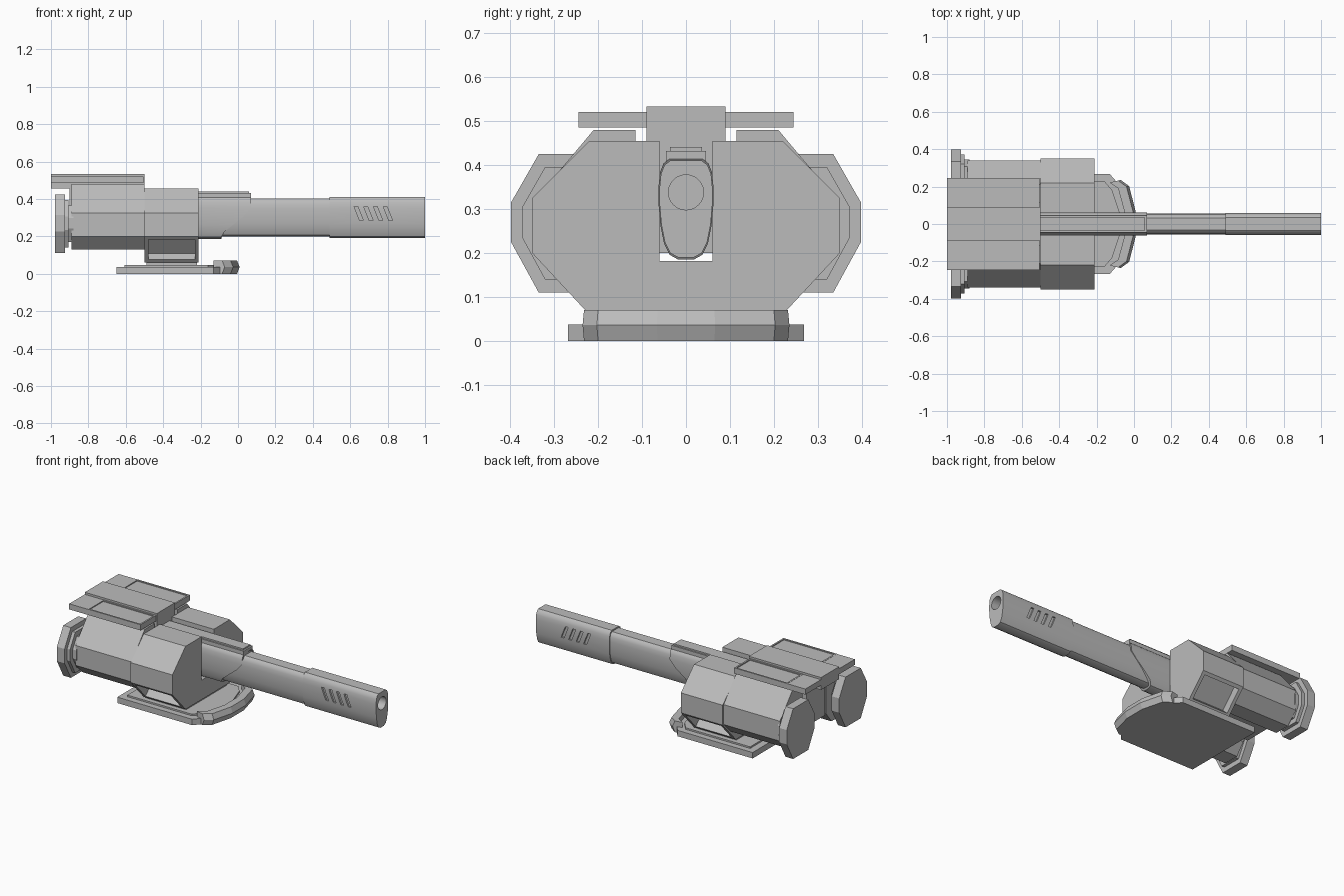
import bpy, bmesh, math
from mathutils import Vector

cube = bpy.data.objects.get("Cube")
if cube:
    bpy.data.objects.remove(cube, do_unlink=True)

grey = bpy.data.materials.new("plain_grey")
grey.use_nodes = True
grey.diffuse_color = (0.5, 0.5, 0.5, 1)
grey.node_tree.nodes["Principled BSDF"].inputs["Base Color"].default_value = (0.5, 0.5, 0.5, 1)


def prism(name, pts, axis, a, b, smooth=False, edit=None):
    """Extrude a 2D outline along an axis; x uses (y,z), y uses (x,z), z uses (x,y)."""
    def place(p, t):
        return {"x": (t, p[0], p[1]), "y": (p[0], t, p[1]), "z": (p[0], p[1], t)}[axis]
    bm = bmesh.new()
    lo = [bm.verts.new(place(p, a)) for p in pts]
    hi = [bm.verts.new(place(p, b)) for p in pts]
    n = len(pts)
    bm.faces.new(lo)
    bm.faces.new(hi)
    for i in range(n):
        j = (i + 1) % n
        bm.faces.new((lo[i], lo[j], hi[j], hi[i]))
    bmesh.ops.recalc_face_normals(bm, faces=bm.faces)
    if edit:
        edit(bm)
    me = bpy.data.meshes.new(name)
    bm.to_mesh(me)
    bm.free()
    me.materials.append(grey)
    ob = bpy.data.objects.new(name, me)
    bpy.context.collection.objects.link(ob)
    if smooth:
        select(ob)
        bpy.ops.object.shade_smooth_by_angle(angle=math.radians(35))
    return ob


def box(name, x, y, z, edit=None):
    return prism(name, [(x[0], y[0]), (x[1], y[0]), (x[1], y[1]), (x[0], y[1])],
                 "z", z[0], z[1], edit=edit)


def select(ob):
    bpy.ops.object.select_all(action="DESELECT")
    ob.select_set(True)
    bpy.context.view_layer.objects.active = ob


def cut(ob, cutter):
    mod = ob.modifiers.new("cut", "BOOLEAN")
    mod.operation = "DIFFERENCE"
    mod.object = cutter
    select(ob)
    bpy.ops.object.modifier_apply(modifier=mod.name)
    bpy.data.objects.remove(cutter, do_unlink=True)


def recess(direction, rim, depth):
    """Return an edit that sinks a panel into the face pointing a given way."""
    def edit(bm):
        d = Vector(direction).normalized()
        face = max(bm.faces, key=lambda f: f.normal.dot(d))
        nrm = face.normal.copy()
        bmesh.ops.inset_region(bm, faces=[face], thickness=rim)
        ext = bmesh.ops.extrude_face_region(bm, geom=[face])
        verts = [v for v in ext["geom"] if isinstance(v, bmesh.types.BMVert)]
        bmesh.ops.translate(bm, verts=verts, vec=-nrm * depth)
        if face.is_valid:
            bmesh.ops.delete(bm, geom=[face], context="FACES_ONLY")
    return edit


def mirrored(half):
    return half + [(-y, z) for y, z in reversed(half)]


def barrel_outline(s):
    half = [(.036, .41), (.049, .4), (.057, .38), (.06, .35), (.06, .31),
            (.056, .265), (.048, .225), (.036, .2), (.018, .19)]
    return mirrored([(y * s, .3 + (z - .3) * s) for y, z in half])


# Base plate with a raised tread and a pedestal
base = [(-.65, .268), (-.13, .268), (-.08, .21), (-.03, .06)]
prism("base_plate", mirrored_base := base + [(x, -y) for x, y in reversed(base)], "z", 0, .037)
prism("base_tread", [(-.34 + (x + .34) * .86, y * .86) for x, y in mirrored_base], "z", .037, .047)
box("pedestal", (-.49, -.22), (-.2, .2), (.04, .09))

# Angled bumper lip around the front of the base
lip_rings = [(-.085, .232), (-.04, .2), (-.005, .065)]
lip_rings += [(x, -y) for x, y in reversed(lip_rings)]
bm = bmesh.new()
rings = []
for x, y in lip_rings:
    section = [(-.045, 0), (0, 0), (.014, .036), (0, .07), (-.045, .07)]
    rings.append([bm.verts.new((x + dx, y * (1 + dx), z)) for dx, z in section])
for r, s in zip(rings, rings[1:]):
    for i in range(len(r)):
        j = (i + 1) % len(r)
        bm.faces.new((r[i], r[j], s[j], s[i]))
bm.faces.new(rings[0])
bm.faces.new(rings[-1])
bmesh.ops.recalc_face_normals(bm, faces=bm.faces)
me = bpy.data.meshes.new("base_front_lip")
bm.to_mesh(me)
bm.free()
me.materials.append(grey)
bpy.context.collection.objects.link(bpy.data.objects.new("base_front_lip", me))

# Central body
box("slot_floor", (-.5, -.21), (-.06, .06), (.06, .182))
box("rear_core", (-.9, -.5), (-.09, .09), (.2, .49))
box("roof_spine", (-1, -.5), (-.09, .09), (.455, .533))

# Paired parts
for side, s in (("left", 1), ("right", -1)):
    def flip(pts):
        return [(s * y, z) for y, z in pts]

    cheek = [(.06, .06), (.22, .06), (.35, .2), (.35, .325), (.22, .455), (.06, .455)]
    prism(side + "_front_cheek", flip(cheek), "x", -.5, -.21,
          edit=recess((0, s, -.93), .03, .05))

    drum = [(.115, .2), (.17, .13), (.27, .13), (.34, .2), (.34, .325), (.21, .48), (.115, .48)]
    prism(side + "_rear_drum", flip(drum), "x", -.89, -.5)

    cap = [(.185, .11), (.335, .11), (.398, .225), (.398, .315),
           (.335, .425), (.185, .425), (.122, .315), (.122, .225)]

    def scaled(k):
        return flip([(.26 + (y - .26) * k, .268 + (z - .268) * k) for y, z in cap])
    prism(side + "_cap_neck", scaled(.62), "x", -.91, -.88)
    prism(side + "_cap_ring", scaled(.81), "x", -.925, -.905)
    prism(side + "_end_cap", scaled(1), "x", -.978, -.925)

    ys = sorted((s * .09, s * .245))
    box(side + "_roof_rear_plate", (-1, -.875), ys, (.485, .52))
    box(side + "_roof_panel", (-.875, -.505), ys, (.485, .521),
        edit=recess((0, 0, 1), .014, .006))


# Barrel housing with a swept-back lower end
def sweep_back(bm):
    for v in bm.verts:
        if v.co.x > 0:
            v.co.x -= .16 * min(1, max(0, (.34 - v.co.z) / .13))


prism("barrel_housing", barrel_outline(1.04), "x", -.5, .07, smooth=True, edit=sweep_back)
box("housing_rail", (-.5, .07), (-.045, .045), (.39, .432))
box("housing_rail_top", (-.5, .06), (-.036, .036), (.43, .441))

# Barrel and muzzle sleeve, with bore and slanted vents
prism("barrel", barrel_outline(.92), "x", -.2, .6, smooth=True)
sleeve = prism("muzzle_sleeve", barrel_outline(1), "x", .49, 1)
bore = [(.04 * math.cos(a * math.pi / 12), .338 + .04 * math.sin(a * math.pi / 12))
        for a in range(24)]
cut(sleeve, prism("bore_cutter", bore, "x", .72, 1.1))
for i in range(4):
    x = .62 + i * .052
    vent = [(x, .36), (x + .02, .36), (x + .05, .285), (x + .03, .285)]
    for s in (1, -1):
        cut(sleeve, prism("vent_cutter", vent, "y", s * .049, s * .1))
select(sleeve)
bpy.ops.object.shade_smooth_by_angle(angle=math.radians(35))
